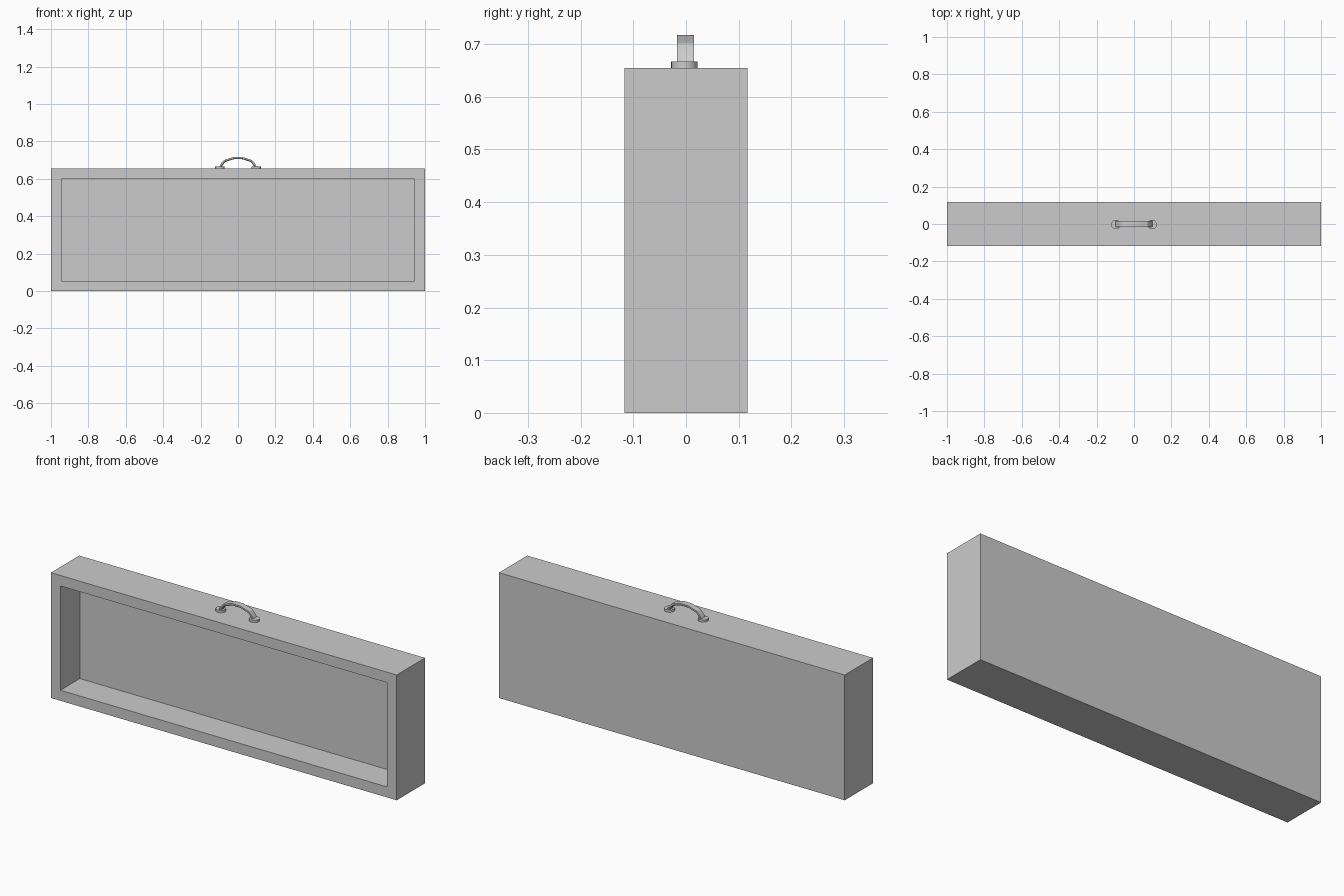
import bpy, bmesh
from mathutils import Vector

if "Cube" in bpy.data.objects:
    bpy.data.objects.remove(bpy.data.objects["Cube"])

W, D, H = 1.0, 0.117, 0.655      # half width, half depth, height
RIM, DEPTH = 0.055, 0.16         # frame width, recess depth


def finish(bm, name):
    bmesh.ops.recalc_face_normals(bm, faces=bm.faces[:])
    me = bpy.data.meshes.new(name)
    bm.to_mesh(me)
    bm.free()
    ob = bpy.data.objects.new(name, me)
    bpy.context.collection.objects.link(ob)
    return ob


# Open-fronted case: inset the front face and push it back
bm = bmesh.new()
bmesh.ops.create_cube(bm, size=1)
for v in bm.verts:
    v.co = Vector((v.co.x * 2 * W, v.co.y * 2 * D, (v.co.z + 0.5) * H))
front = min(bm.faces, key=lambda f: f.calc_center_median().y)
bmesh.ops.inset_region(bm, faces=[front], thickness=RIM, use_even_offset=True)
front.normal_update()
for v in front.verts:
    v.co.y = -D
walls = bmesh.ops.extrude_discrete_faces(bm, faces=[front])
for v in walls["faces"][0].verts:
    v.co.y += DEPTH
finish(bm, "case")

# Round mounting plates for the handle
for side, sx in (("left", -1), ("right", 1)):
    bpy.ops.mesh.primitive_cylinder_add(vertices=24, radius=0.025, depth=0.013,
                                        location=(sx * 0.097, -0.003, H + 0.0055))
    bpy.context.object.name = "handle_plate_" + side
    bpy.ops.object.shade_smooth_by_angle()

# Arched strap handle: chamfered flat section swept along an arc
half = [(-0.094, 0.660), (-0.088, 0.676), (-0.070, 0.696), (-0.022, 0.711)]
path = [Vector((x, 0, z)) for x, z in half]
path += [Vector((-p.x, 0, p.z)) for p in reversed(path)]
section = [(-0.016, 0.006), (0.016, 0.006), (0.016, -0.002),
           (0.012, -0.006), (-0.012, -0.006), (-0.016, -0.002)]
bm = bmesh.new()
rings = []
for i, p in enumerate(path):
    t = (path[min(i + 1, len(path) - 1)] - path[max(i - 1, 0)]).normalized()
    n = Vector((-t.z, 0, t.x))
    rings.append([bm.verts.new(p + n * b + Vector((0, a - 0.001, 0))) for a, b in section])
for r, s in zip(rings, rings[1:]):
    for k in range(len(section)):
        m = (k + 1) % len(section)
        bm.faces.new((r[k], r[m], s[m], s[k]))
bm.faces.new(rings[0])
bm.faces.new(rings[-1])
handle = finish(bm, "handle")
bpy.context.view_layer.objects.active = handle
bpy.ops.object.select_all(action='DESELECT')
handle.select_set(True)
bpy.ops.object.shade_smooth_by_angle()
